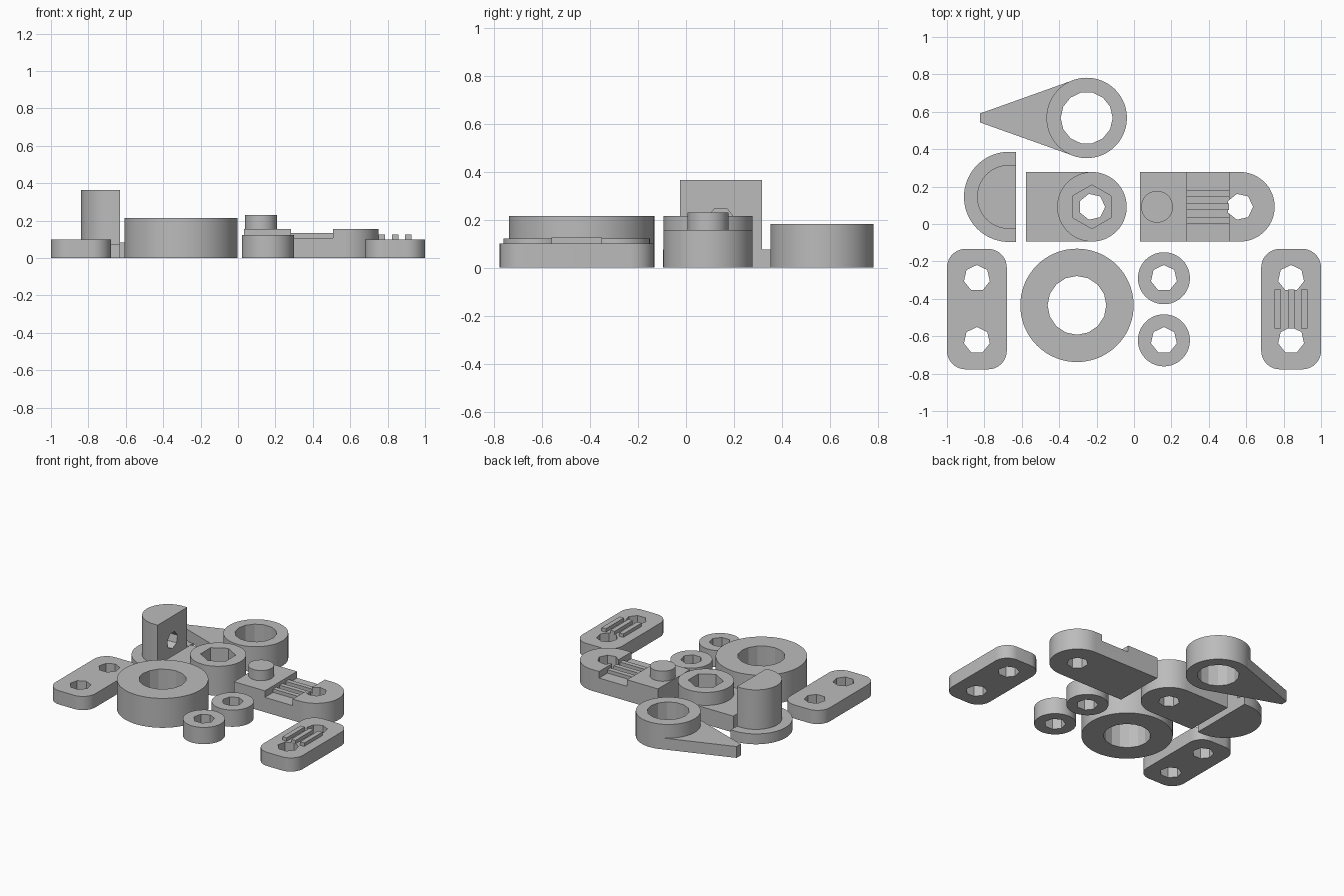
import bpy
import bmesh
from math import pi, cos, sin, radians
from mathutils import Matrix, Vector

cube = bpy.data.objects.get("Cube")
if cube:
    bpy.data.objects.remove(cube, do_unlink=True)

grey = bpy.data.materials.new("plain grey")
grey.use_nodes = True
COLOR = (0.5, 0.5, 0.5, 1)
grey.diffuse_color = COLOR
grey.node_tree.nodes["Principled BSDF"].inputs["Base Color"].default_value = COLOR


# Outlines in the ground plane
def circle(x, y, r, n=72, start=0.0):
    return [(x + r * cos(start + 2 * pi * i / n), y + r * sin(start + 2 * pi * i / n)) for i in range(n)]


def rect(x0, x1, y0, y1):
    return [(x0, y0), (x1, y0), (x1, y1), (x0, y1)]


def d_shape(flat_x, x, y, r, side):
    arc = [(x + side * r * cos(a), y + r * sin(a)) for a in [pi * (i / 36 - 0.5) for i in range(37)]]
    return [(flat_x, y - r)] + arc + [(flat_x, y + r)]


def rounded_rect(x, y, hx, hy, r, n=10):
    points = []
    for k, (sx, sy) in enumerate([(1, 1), (-1, 1), (-1, -1), (1, -1)]):
        for i in range(n + 1):
            a = pi / 2 * (k + i / n)
            points.append((x + sx * (hx - r) + r * cos(a), y + sy * (hy - r) + r * sin(a)))
    return points


# Extruded outline, with optional cutters taken out of it
def prism(name, outline, z0, z1, cutters=()):
    bm = bmesh.new()
    base = bm.faces.new([bm.verts.new((x, y, z0)) for x, y in outline])
    top = bmesh.ops.extrude_face_region(bm, geom=[base])["geom"]
    bmesh.ops.translate(bm, vec=(0, 0, z1 - z0), verts=[v for v in top if isinstance(v, bmesh.types.BMVert)])
    bmesh.ops.recalc_face_normals(bm, faces=bm.faces)
    mesh = bpy.data.meshes.new(name)
    bm.to_mesh(mesh)
    bm.free()
    obj = bpy.data.objects.new(name, mesh)
    bpy.context.collection.objects.link(obj)
    mesh.materials.append(grey)
    bpy.ops.object.select_all(action="DESELECT")
    bpy.context.view_layer.objects.active = obj
    obj.select_set(True)
    for cutter in cutters:
        mod = obj.modifiers.new("cut", "BOOLEAN")
        mod.operation = "DIFFERENCE"
        mod.solver = "EXACT"
        mod.object = cutter
        bpy.ops.object.modifier_apply(modifier=mod.name)
    for cutter in cutters:
        bpy.data.objects.remove(cutter, do_unlink=True)
    bpy.ops.object.shade_smooth_by_angle(angle=radians(18))
    return obj


def cutter(outline, z0=-0.1, z1=0.6):
    obj = prism("cutter", outline, z0, z1)
    obj.hide_render = True
    return obj


def bolt_hole(x, y, start=pi / 2):
    return cutter(circle(x, y, 0.071, 7, start))


# Two link plates with a pair of bolt holes
BOLT_Y = (-0.29, -0.622)
for name, x in (("left_plate", 0.84), ("right_plate", -0.84)):
    prism(name, rounded_rect(x, -0.455, 0.16, 0.322, 0.1), 0, 0.1, [bolt_hole(x, y) for y in BOLT_Y])

# Two small bushings
for name, y in zip(("rear_bushing", "front_bushing"), BOLT_Y):
    prism(name, circle(0.16, y, 0.139), 0, 0.122, [bolt_hole(0.16, y)])

# Large collar
prism("large_collar", circle(-0.305, -0.435, 0.303), 0, 0.215,
      [cutter(circle(-0.305, -0.435, 0.157, 16))])

# Pointer: ring with a tapered arm
PX, PY = -0.253, 0.567
prism("pointer_ring", circle(PX, PY, 0.215), 0, 0.183, [cutter(circle(PX, PY, 0.139, 14))])
prism("pointer_arm", [(-0.823, PY - 0.024), (-0.33, PY - 0.2), (-0.33, PY + 0.2), (-0.823, PY + 0.024)],
      0, 0.083, [cutter(circle(PX, PY, 0.205))])

# Half-round foot with a half-round post and a blind side hole
FX, FY, FLAT = -0.668, 0.145, -0.632
prism("post_foot", d_shape(FLAT, FX, FY, 0.241, -1), 0, 0.076)
side_hole = cutter(circle(0, 0, 0.061, 7, 0), -0.1, 0.1)
side_hole.data.transform(Matrix.Translation(Vector((FLAT, FY, 0.19))) @ Matrix.Rotation(pi / 2, 4, "Y"))
prism("post", d_shape(FLAT, FX, FY, 0.171, -1), 0.076, 0.365, [side_hole])

# Nut holder: rounded block, raised boss, hexagonal pocket over a bolt hole
NX, NY, R = -0.225, 0.092, 0.186


def nut_pocket():
    return cutter(circle(NX, NY, 0.117, 6, pi / 2), 0.08, 0.6)


prism("nut_block", d_shape(-0.577, NX, NY, R, 1), 0, 0.12, [bolt_hole(NX, NY, 0), nut_pocket()])
prism("nut_boss", circle(NX, NY, R), 0.12, 0.215, [nut_pocket()])

# Clamp arm: rounded block with a lowered middle, a peg and a bolt hole
CX = 0.566
prism("clamp_arm", d_shape(0.032, CX, NY, R, 1), 0, 0.156,
      [cutter(rect(0.283, 0.508, -0.3, 0.5), 0.108, 0.4), bolt_hole(CX, NY, 0)])
prism("clamp_peg", circle(0.123, NY, 0.085), 0.156, 0.23)

# Grip ribs on the clamp arm and on the left plate
for i in (-1, 0, 1):
    y = NY + i * 0.073
    prism("clamp_rib", rect(0.283, 0.508, y - 0.017, y + 0.017), 0.108, 0.133)
    x = 0.84 + i * 0.071
    prism("plate_rib", rect(x - 0.017, x + 0.017, -0.56, -0.35), 0.1, 0.125)
